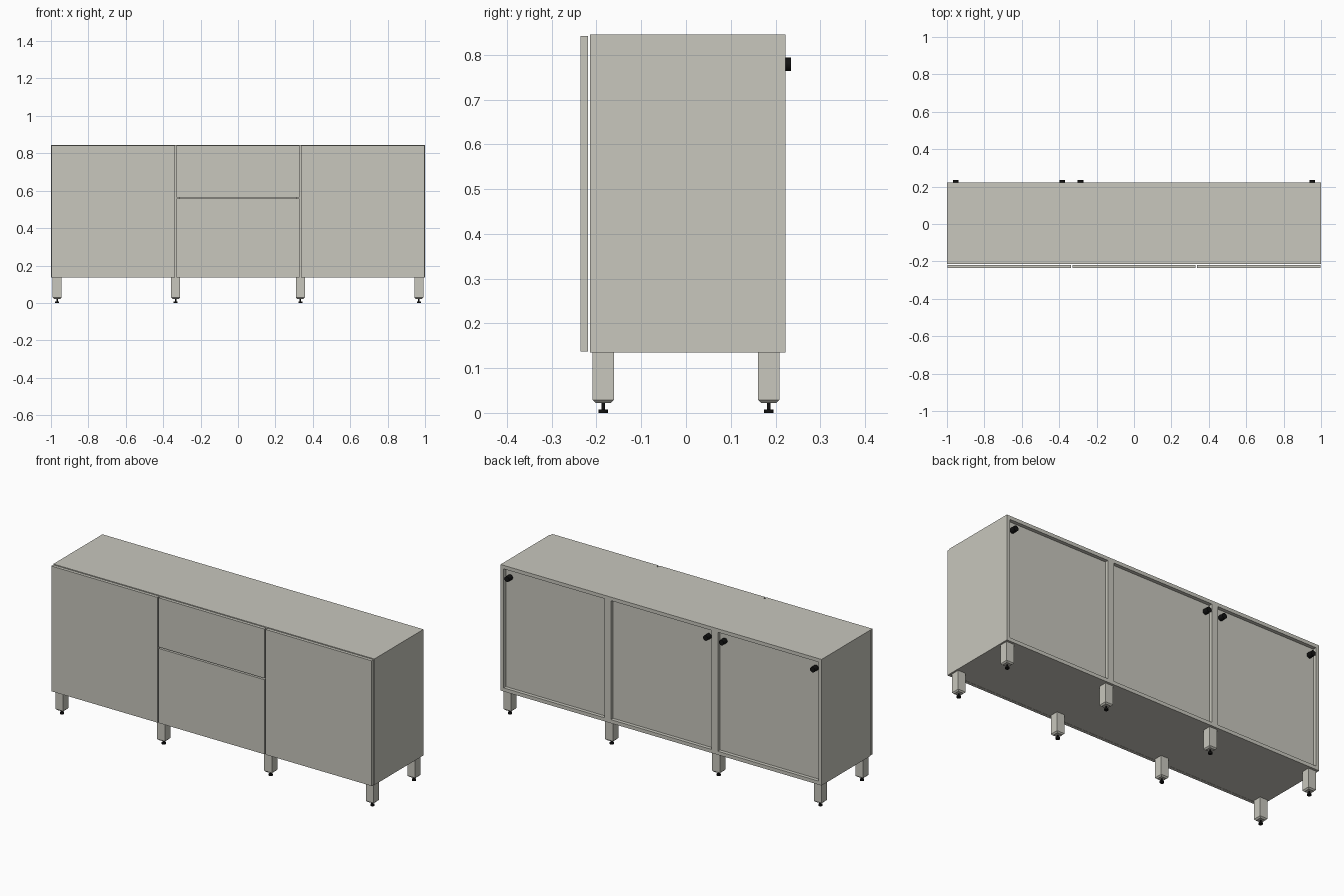
import bpy
import bmesh
import math

cube = bpy.data.objects.get("Cube")
if cube:
    bpy.data.objects.remove(cube, do_unlink=True)


def material(name, color):
    m = bpy.data.materials.new(name)
    m.use_nodes = True
    m.diffuse_color = color
    m.node_tree.nodes["Principled BSDF"].inputs["Base Color"].default_value = color
    return m


STONE = material("warm grey", (0.578, 0.571, 0.509, 1))
BLACK = material("black plastic", (0.006, 0.006, 0.006, 1))


def finish(name, bm, mat):
    mesh = bpy.data.meshes.new(name)
    bm.to_mesh(mesh)
    bm.free()
    mesh.materials.append(mat)
    ob = bpy.data.objects.new(name, mesh)
    bpy.context.collection.objects.link(ob)
    return ob


def box(name, x, y, z, mat=STONE, taper=0):
    """Box from (min, max) ranges; taper draws the bottom face inward."""
    bm = bmesh.new()
    bmesh.ops.create_cube(bm, size=1)
    for v in bm.verts:
        for axis, (lo, hi) in enumerate((x, y, z)):
            v.co[axis] = (lo + hi) / 2 + v.co[axis] * (hi - lo)
        if taper and v.co.z < sum(z) / 2:
            v.co.x += taper if v.co.x < sum(x) / 2 else -taper
            v.co.y += taper if v.co.y < sum(y) / 2 else -taper
    return finish(name, bm, mat)


def cylinder(name, center, radius, depth, along_y=False):
    bm = bmesh.new()
    bmesh.ops.create_cone(bm, cap_ends=True, segments=20,
                          radius1=radius, radius2=radius, depth=depth)
    ob = finish(name, bm, BLACK)
    ob.location = center
    if along_y:
        ob.rotation_euler.x = math.pi / 2
    for p in ob.data.polygons:
        p.use_smooth = len(p.vertices) == 4
    return ob


FRONT, BACK = -0.215, 0.222
BOTTOM, TOP = 0.135, 0.845
T = 0.02                      # board thickness
THIRD = 1 / 3                 # half width of one cabinet
DEPTH = (FRONT, BACK)

# Carcass: shared top and base, paired sides at each cabinet joint
box("top_board", (-1, 1), DEPTH, (TOP - T, TOP))
box("base_board", (-1, 1), DEPTH, (BOTTOM, BOTTOM + T))
inner = (BOTTOM + T, TOP - T)
for name, x0, x1 in (("right_side", -1, -1 + T), ("left_side", 1 - T, 1),
                     ("right_divider", -THIRD - T, -THIRD + T),
                     ("left_divider", THIRD - T, THIRD + T)):
    box(name, (x0, x1), DEPTH, inner)

# Recessed back panels
for name, cx in (("right", -2 * THIRD), ("middle", 0), ("left", 2 * THIRD)):
    half = THIRD - T
    box(name + "_back_panel", (cx - half, cx + half), (BACK - 0.03, BACK - 0.02), inner)

# Doors and drawer fronts, standing just clear of the carcass
FACE = (-0.236, -0.219)
LOW, HIGH, SPLIT, GAP = BOTTOM + 0.002, TOP - 0.003, 0.561, 0.004
box("right_door", (-0.998, -THIRD - GAP), FACE, (LOW, HIGH))
box("left_door", (THIRD + GAP, 0.998), FACE, (LOW, HIGH))
middle = (-THIRD + GAP, THIRD - GAP)
box("lower_drawer_front", middle, FACE, (LOW, SPLIT - GAP))
box("upper_drawer_front", middle, FACE, (SPLIT + GAP, HIGH))

# Legs with chamfered ends and adjustable feet
for row, y in (("front", -0.185), ("back", 0.185)):
    for i, x in enumerate((-0.967, -THIRD, THIRD, 0.967)):
        tag = f"{row}_leg_{i + 1}"
        w = 0.024
        box(tag, (x - w, x + w), (y - w, y + w), (0.029, BOTTOM))
        box(tag + "_end", (x - w, x + w), (y - w, y + w), (0.022, 0.029), taper=0.007)
        cylinder(tag + "_screw", (x, y, 0.015), 0.004, 0.016)
        cylinder(tag + "_foot", (x, y, 0.004), 0.011, 0.008)

# Round fittings on the back panels
for i, x in enumerate((-0.952, -0.384, -0.286, 0.952)):
    cylinder(f"back_fitting_{i + 1}", (x, 0.213, 0.779), 0.015, 0.044, along_y=True)
